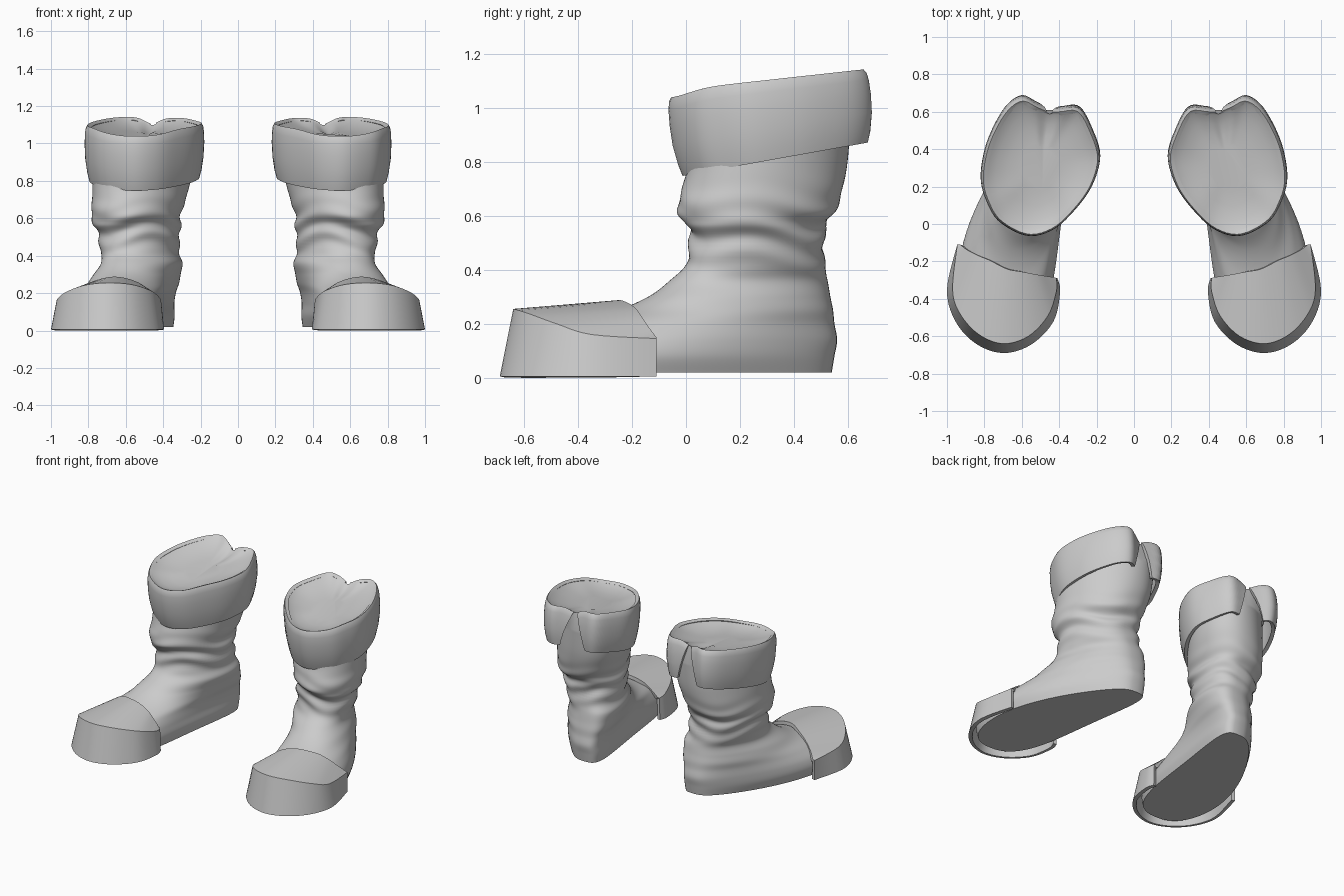
import bpy
import bmesh
from math import sin, cos, pi, exp, radians, copysign

if "Cube" in bpy.data.objects:
    bpy.data.objects.remove(bpy.data.objects["Cube"], do_unlink=True)

# One plain grey for every part
grey = bpy.data.materials.new("plain_grey")
grey.use_nodes = True
grey.diffuse_color = (0.6, 0.6, 0.6, 1)
shader = next(n for n in grey.node_tree.nodes if n.type == "BSDF_PRINCIPLED")
shader.inputs["Base Color"].default_value = (0.6, 0.6, 0.6, 1)
shader.inputs["Roughness"].default_value = 0.8


def spline(points, t):
    """Smooth curve through the points, for t from 0 to 1."""
    last = len(points) - 1
    i = min(int(t * last), last - 1)
    u = t * last - i
    before, start = points[max(i - 1, 0)], points[i]
    end, after = points[i + 1], points[min(i + 2, last)]
    return [0.5 * (2 * b + (c - a) * u + (2 * a - 5 * b + 4 * c - d) * u * u
                   + (3 * b - a - 3 * c + d) * u ** 3)
            for a, b, c, d in zip(before, start, end, after)]


def loft(name, rows, side, closed=False, thickness=0.0):
    """Skin a grid of points; side -1 gives the mirrored part."""
    bm = bmesh.new()
    grid = [[bm.verts.new((side * x, y, z)) for x, y, z in row] for row in rows]
    count = len(grid[0])
    for low, high in zip(grid, grid[1:]):
        for i in range(count if closed else count - 1):
            j = (i + 1) % count
            bm.faces.new((low[i], low[j], high[j], high[i]))
    if closed:
        bm.faces.new(grid[0])
        bm.faces.new(grid[-1])
    bmesh.ops.recalc_face_normals(bm, faces=bm.faces)
    bm.normal_update()

    # Make sure open shells point away from their middle
    middle = sum((v.co for v in bm.verts), bm.verts[:][0].co * 0) / len(bm.verts)
    outward = sum(f.normal.dot(f.calc_center_median() - middle) * f.calc_area()
                  for f in bm.faces)
    if outward < 0:
        bmesh.ops.reverse_faces(bm, faces=bm.faces)
    mesh = bpy.data.meshes.new(name + ("_left" if side > 0 else "_right"))
    bm.to_mesh(mesh)
    bm.free()
    mesh.materials.append(grey)
    part = bpy.data.objects.new(mesh.name, mesh)
    bpy.context.collection.objects.link(part)

    bpy.ops.object.select_all(action="DESELECT")
    part.select_set(True)
    bpy.context.view_layer.objects.active = part
    if thickness:
        shell = part.modifiers.new("shell", "SOLIDIFY")
        shell.thickness = thickness
        shell.offset = -1
        bpy.ops.object.modifier_apply(modifier=shell.name)
    bpy.ops.object.shade_smooth_by_angle(angle=radians(40))


# Folded cuff outline, starting and ending at the split behind
CUFF = [(0.45, 0.625), (0.52, 0.655), (0.6, 0.69), (0.68, 0.64), (0.75, 0.53),
        (0.8, 0.4), (0.82, 0.25), (0.79, 0.13), (0.72, 0.02), (0.57, -0.055),
        (0.43, -0.02), (0.31, 0.09), (0.22, 0.22), (0.18, 0.37), (0.22, 0.51),
        (0.29, 0.63), (0.39, 0.63), (0.45, 0.625)]
CUFF_PROFILE = [(0, 0.92), (0.15, 0.955), (0.4, 0.99), (0.65, 1), (0.85, 0.995),
                (0.95, 0.98), (1, 0.955)]


def cuff_outline(t, scale, shift=-0.015):
    x, y = spline(CUFF, t)
    return 0.5 + (x - 0.5) * scale, 0.3 + (y - 0.3) * scale + shift


def rim_height(x, y):
    """Sloping rim that dips at the front and at the split behind."""
    dip = 0.025 * exp(-((y + 0.06) / 0.1) ** 2)
    if y > 0.45:
        dip += 0.03 * exp(-((x - 0.46) / 0.05) ** 2)
    return 1.07 + 0.11 * y - dip


def cuff(side):
    rows = []
    for height, scale in CUFF_PROFILE:
        gap = 0.018 + 0.06 * (1 - height)
        row = []
        for k in range(81):
            t = gap + (1 - 2 * gap) * k / 80
            x, y = cuff_outline(t, scale, 0.015 * (1 - 2 * height))
            bottom = 0.75 + 0.18 * y
            row.append((x, y, bottom + (rim_height(x, y) - bottom) * height))
        rows.append(row)
    loft("cuff", rows, side, thickness=0.025)


# Boot body slices: height, centre x, lean, half width, toe widening,
# back y, front y, inward bend, tilt
SLICES = [
    (0.02, 0.565, 0.135, 0.235, 0.06, 0.54, -0.62, 0.075, 0),
    (0.08, 0.565, 0.135, 0.25, 0.06, 0.55, -0.63, 0.08, 0),
    (0.14, 0.56, 0.13, 0.24, 0.05, 0.56, -0.59, 0.08, 0),
    (0.2, 0.55, 0.12, 0.22, 0.02, 0.55, -0.46, 0.065, 0),
    (0.25, 0.54, 0.11, 0.21, 0, 0.545, -0.26, 0.035, 0),
    (0.3, 0.53, 0.1, 0.205, 0, 0.535, -0.14, 0.015, 0),
    (0.36, 0.515, 0.08, 0.2, 0, 0.525, -0.06, 0, 0),
    (0.42, 0.525, 0.06, 0.2, 0, 0.515, 0, 0, 0),
    (0.52, 0.53, 0.05, 0.215, 0, 0.51, 0.015, 0, 0),
    (0.57, 0.54, 0.05, 0.225, 0, 0.52, 0, 0, 0),
    (0.62, 0.545, 0.05, 0.235, 0, 0.555, -0.03, 0, 0),
    (0.7, 0.53, 0.05, 0.245, 0, 0.58, -0.015, 0, 0),
    (0.8, 0.515, 0.06, 0.255, 0, 0.6, 0.005, 0, 0.04),
    (0.95, 0.5, 0.06, 0.265, 0, 0.61, 0, 0, 0.1),
]
SIDES = 72


def slice_ring(values):
    z, centre, lean, width, widen, back, front, bend, tilt = values
    ring = []
    for k in range(SIDES):
        a = 2 * pi * k / SIDES
        s = (1 - cos(a)) / 2
        # Slanting leather folds, strongest around the ankle
        fold = 0.009 * exp(-((z - 0.54) / 0.11) ** 2)
        fold *= sin(58 * z + 2.4 * sin(a + 1) + 1.5 * sin(3 * a))
        # Blunt heel, rounder leg
        power = min(1, 0.62 + 0.4 * z + 0.18 * s)
        reach = copysign(abs(sin(a)) ** power, sin(a))
        x = centre + lean * (2 * s - 1) + bend * sin(pi * s)
        x += reach * (width + widen * (2 * s - 1) + fold)
        y = back + (front - back) * s + fold * cos(a)
        ring.append((x, y, z + tilt * (y - 0.3)))
    return ring


def boot_body(side):
    steps = 84
    rings = [slice_ring(spline(SLICES, k / steps)) for k in range(steps + 1)]
    # Rim tucked into the cuff, then the shallow hollow of the opening
    for scale, drop in ((0.935, 0.006), (0.9, 0.014), (0.75, 0.035), (0.55, 0.05), (0.35, 0.055)):
        ring = []
        for k in range(SIDES):
            x, y = cuff_outline(k / SIDES, 0.935)
            z = rim_height(x, y) - drop
            inward = scale / 0.935
            ring.append((0.5 + (x - 0.5) * inward, 0.3 + (y - 0.3) * inward,
                         z * inward + (1.1 - drop) * (1 - inward)))
        rings.append(ring)
    loft("boot_body", rings, side, closed=True)


# Toe cap: ground edge, upper wall edge and rear edge, outer side to inner side
CAP_GROUND = [(0.945, -0.11, 0.005), (1, -0.35, 0.005), (0.955, -0.52, 0.005),
              (0.845, -0.64, 0.005), (0.7, -0.69, 0.005), (0.55, -0.645, 0.005),
              (0.43, -0.52, 0.005), (0.395, -0.36, 0.005), (0.41, -0.29, 0.005)]
CAP_TOP = [(0.945, -0.11, 0.145), (0.97, -0.35, 0.16), (0.93, -0.48, 0.2),
           (0.83, -0.59, 0.24), (0.7, -0.64, 0.255), (0.565, -0.6, 0.245),
           (0.46, -0.49, 0.21), (0.415, -0.36, 0.17), (0.415, -0.29, 0.16)]
CAP_REAR = [(0.93, -0.11, 0.15), (0.89, -0.14, 0.19), (0.83, -0.17, 0.235),
            (0.77, -0.195, 0.265), (0.68, -0.24, 0.287), (0.6, -0.255, 0.28),
            (0.52, -0.27, 0.25), (0.46, -0.28, 0.2), (0.425, -0.285, 0.165)]


def toe_cap(side):
    rows = [[spline(edge, k / 40) for k in range(41)]
            for edge in (CAP_GROUND, CAP_TOP, CAP_REAR)]
    loft("toe_cap", rows, side, thickness=0.025)


for side in (1, -1):
    boot_body(side)
    cuff(side)
    toe_cap(side)
